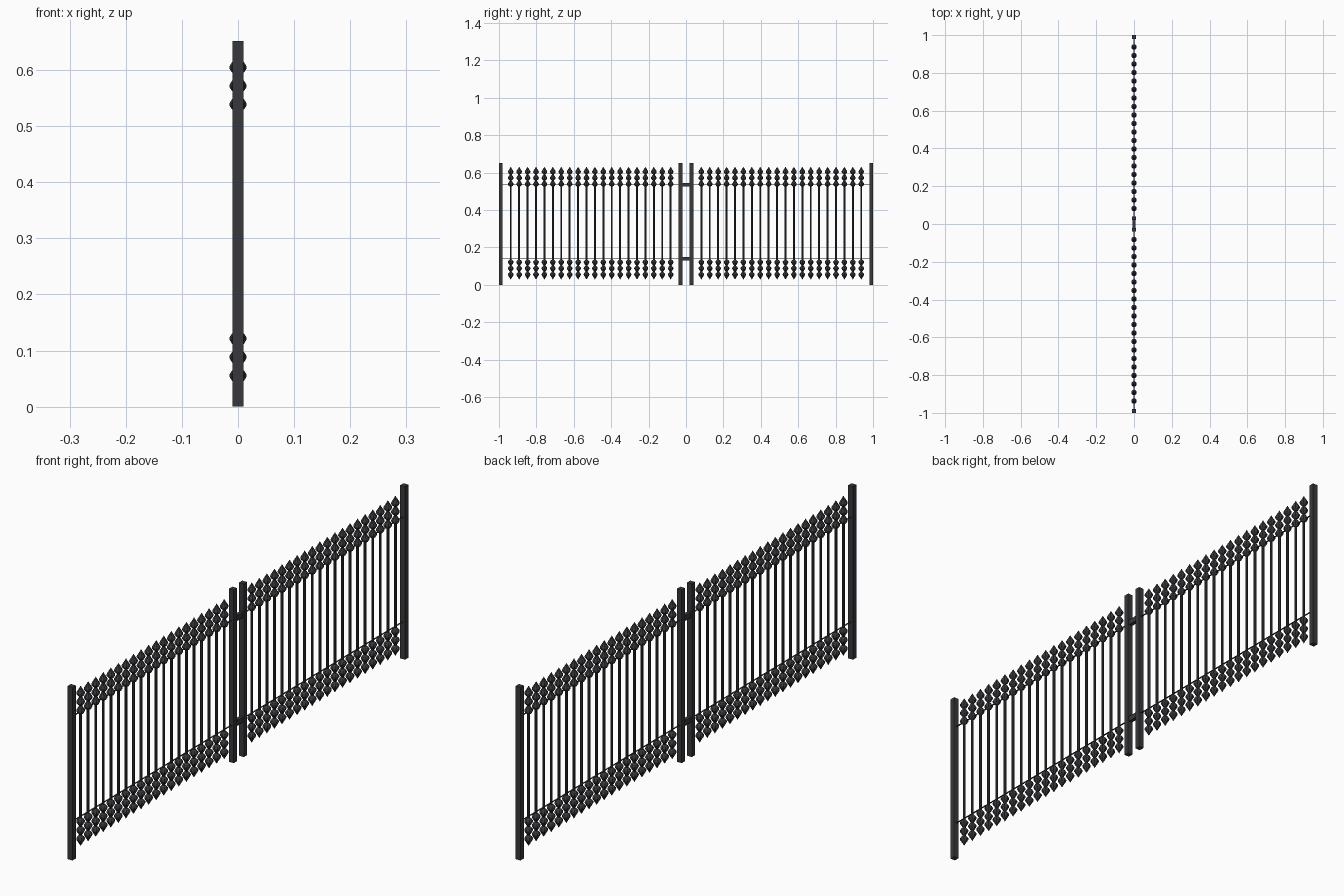
import bpy, bmesh
from math import cos, sin, tau

if "Cube" in bpy.data.objects:
    bpy.data.objects.remove(bpy.data.objects["Cube"])

iron = bpy.data.materials.new("dark_iron")
iron.diffuse_color = (0.04, 0.04, 0.045, 1)
iron.use_nodes = True
iron.node_tree.nodes["Principled BSDF"].inputs["Base Color"].default_value = iron.diffuse_color
MID = 0.33            # height about which each picket is mirrored
COUNT, FIRST, STEP = 20, 0.082, 0.045


def make(name, bm):
    bmesh.ops.recalc_face_normals(bm, faces=bm.faces)
    me = bpy.data.meshes.new(name)
    bm.to_mesh(me)
    bm.free()
    me.materials.append(iron)
    ob = bpy.data.objects.new(name, me)
    bpy.context.collection.objects.link(ob)
    return ob


def box(name, center, size):
    bm = bmesh.new()
    bmesh.ops.create_cube(bm, size=1)
    for v in bm.verts:
        v.co = [c + p * s for c, p, s in zip(center, v.co, size)]
    return make(name, bm)


def lathe(bm, profile, y, sides=8):
    # closed low-poly turned solid from (radius, z) points
    rings = [[bm.verts.new((r * cos(tau * i / sides), y + r * sin(tau * i / sides), z))
              for i in range(sides)] for r, z in profile]
    for a, b in zip(rings, rings[1:]):
        for i in range(sides):
            j = (i + 1) % sides
            bm.faces.new((a[i], a[j], b[j], b[i]))
    bm.faces.new(rings[0])
    bm.faces.new(rings[-1])


# spade-shaped bead: (radius, height from widest point)
BEAD = [(0.005, -0.014), (0.011, -0.009), (0.015, -0.003), (0.015, 0.002),
        (0.010, 0.010), (0.005, 0.018), (0.0006, 0.026)]

for side, label in ((-1, "left"), (1, "right")):
    # posts
    box(label + "_outer_post", (0, side * 0.99, 0.326), (0.02, 0.02, 0.652))
    box(label + "_inner_post", (0, side * 0.03, 0.326), (0.02, 0.02, 0.652))
    # pickets and their beads, pointing outwards at both ends
    bars, beads = bmesh.new(), bmesh.new()
    for i in range(COUNT):
        y = side * (FIRST + i * STEP)
        lathe(bars, [(0.005, 0.05), (0.005, 0.61)], y)
        for z in (0.605, 0.572, 0.539):
            lathe(beads, [(r, z + h) for r, h in BEAD], y)
            lathe(beads, [(r, 2 * MID - z - h) for r, h in BEAD], y)
    make(label + "_pickets", bars)
    make(label + "_picket_beads", beads)
    # thin flat rails through the pickets
    for z, level in ((0.535, "upper"), (0.14, "lower")):
        box(f"{label}_{level}_rail", (0, side * 0.51, z), (0.006, 0.96, 0.001))

# links joining the two panels
for z, level in ((0.535, "upper"), (0.14, "lower")):
    box(level + "_link", (0, 0, z), (0.014, 0.05, 0.02))
